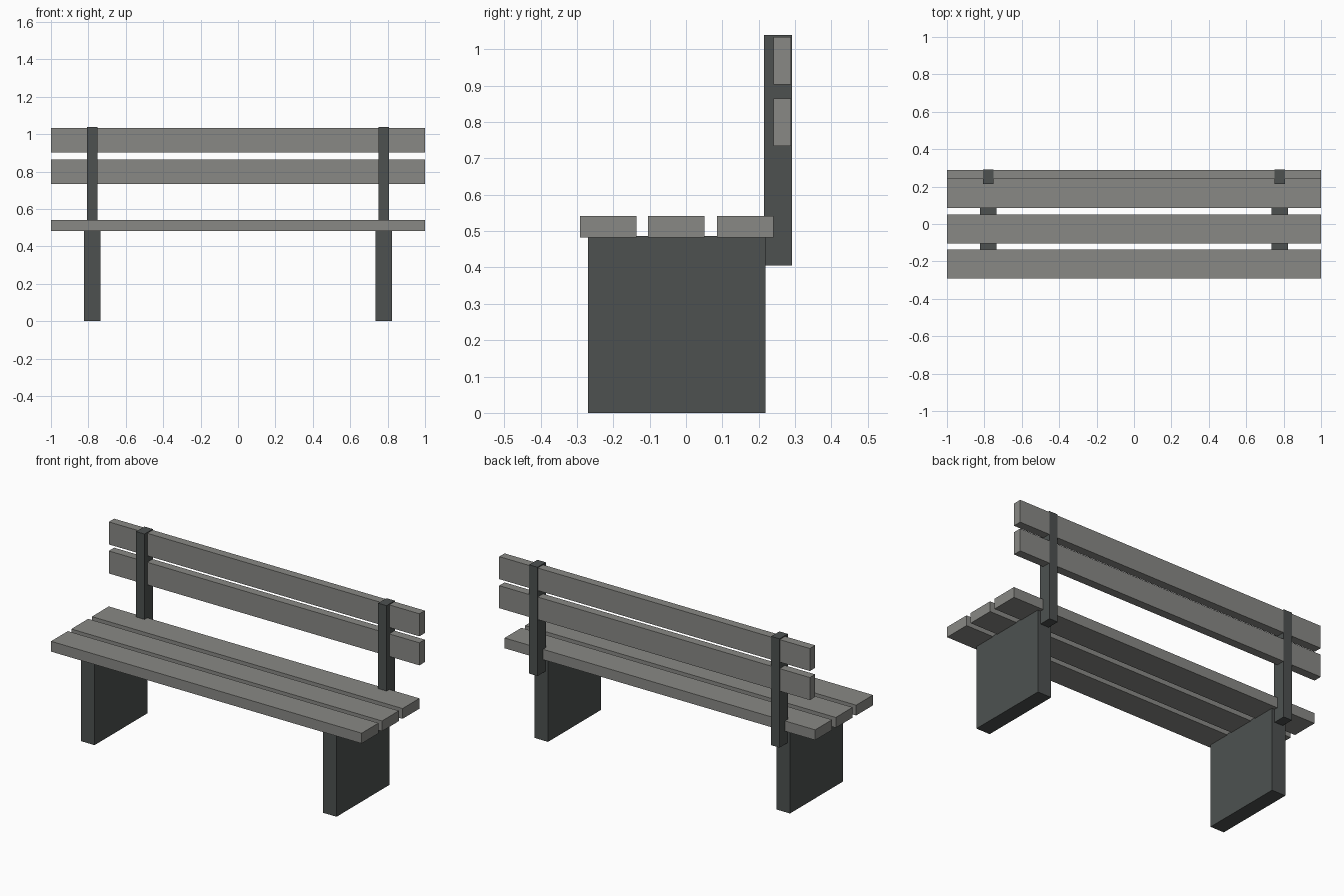
import bpy
import bmesh
from mathutils import Vector

if "Cube" in bpy.data.objects:
    bpy.data.objects.remove(bpy.data.objects["Cube"])


def material(name, color):
    mat = bpy.data.materials.new(name)
    mat.diffuse_color = (*color, 1.0)
    mat.use_nodes = True
    mat.node_tree.nodes["Principled BSDF"].inputs["Base Color"].default_value = mat.diffuse_color
    return mat


def box(name, x, y, z, mat):
    """Box spanning the (min, max) ranges on each axis."""
    bm = bmesh.new()
    bmesh.ops.create_cube(bm, size=1.0)
    for v in bm.verts:
        v.co = Vector([lo + (c + 0.5) * (hi - lo)
                       for c, (lo, hi) in zip(v.co, (x, y, z))])
    mesh = bpy.data.meshes.new(name)
    bm.to_mesh(mesh)
    bm.free()
    mesh.materials.append(mat)
    obj = bpy.data.objects.new(name, mesh)
    bpy.context.collection.objects.link(obj)
    return obj


wood = material("weathered_wood", (0.25, 0.25, 0.235))
metal = material("dark_frame", (0.075, 0.083, 0.081))

# Seat slats
for i, y in enumerate((-0.291, -0.104, 0.085)):
    box(f"seat_slat_{i + 1}", (-1, 1), (y, y + 0.155), (0.482, 0.542), wood)

# Backrest slats
for i, z in enumerate((0.734, 0.903)):
    box(f"back_slat_{i + 1}", (-1, 1), (0.24, 0.289), (z, z + 0.131), wood)

# Slab legs and back posts on both sides
for side, x in (("left", -0.779), ("right", 0.779)):
    box(f"{side}_leg", (x - 0.044, x + 0.044), (-0.269, 0.219), (0, 0.487), metal)
    box(f"{side}_back_post", (x - 0.027, x + 0.027), (0.215, 0.291), (0.406, 1.039), metal)
